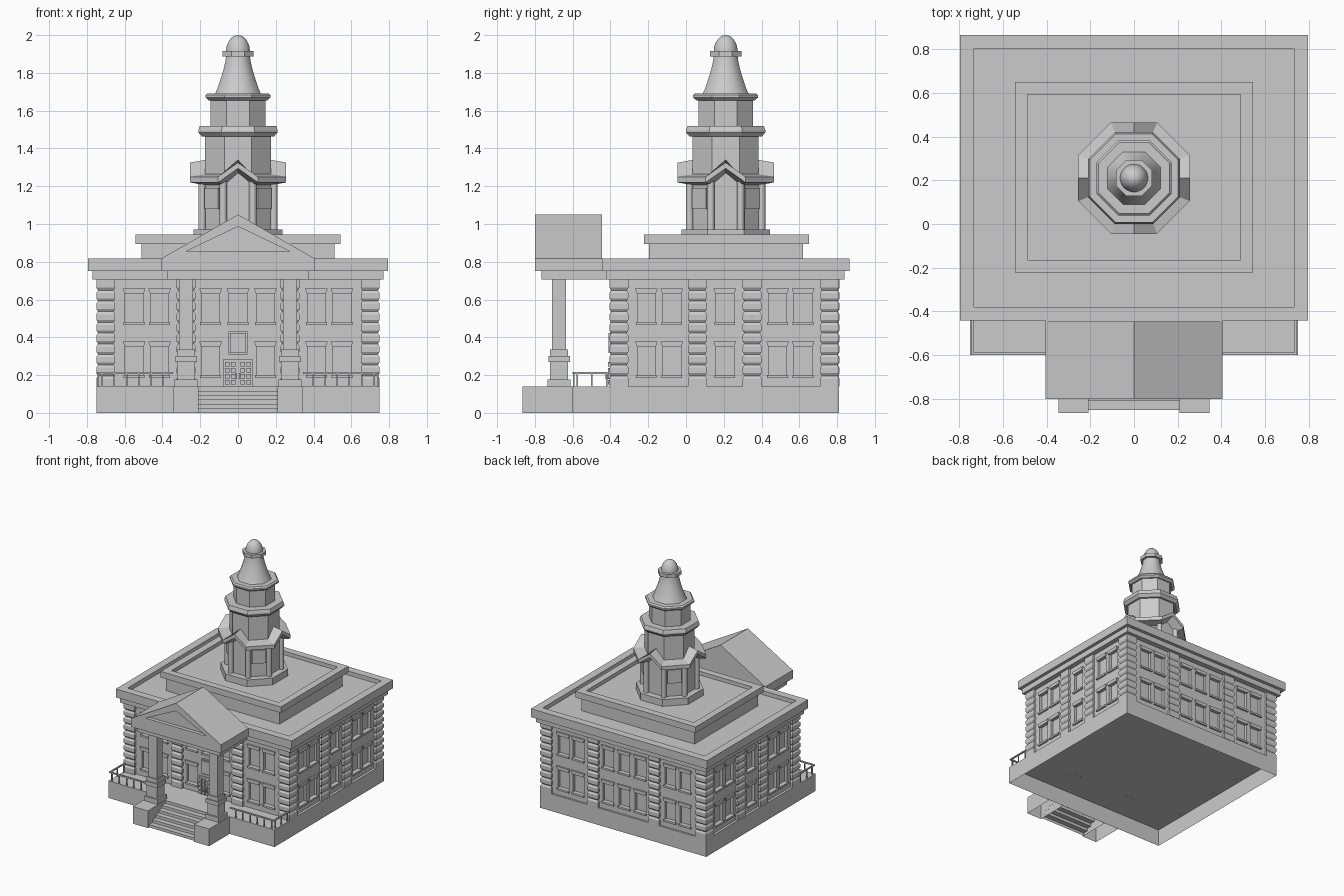
import bpy, bmesh
from math import pi, cos, sin
from mathutils import Matrix, Vector

if "Cube" in bpy.data.objects:
    bpy.data.objects.remove(bpy.data.objects["Cube"])

stone = bpy.data.materials.new("light_grey_stone")
stone.use_nodes = True
GREY = (0.6, 0.6, 0.6, 1)
stone.diffuse_color = GREY
stone.node_tree.nodes["Principled BSDF"].inputs["Base Color"].default_value = GREY

MID = Vector((0, 0.21, 0))
I = Matrix.Identity(4)


def loft(bm, rings, m=I, bottom=True):
    """Solid through rings with equal point counts, optionally open below."""
    rows = [[bm.verts.new(m @ Vector(p)) for p in r] for r in rings]
    n = len(rows[0])
    for a, b in zip(rows, rows[1:]):
        for i in range(n):
            j = (i + 1) % n
            bm.faces.new((a[i], a[j], b[j], b[i]))
    if bottom:
        bm.faces.new(rows[0][::-1])
    bm.faces.new(rows[-1])


def rect(x0, x1, y0, y1, z, inset=0):
    x0, x1, y0, y1 = x0 + inset, x1 - inset, y0 + inset, y1 - inset
    return [(x0, y0, z), (x1, y0, z), (x1, y1, z), (x0, y1, z)]


def box(bm, x0, x1, y0, y1, z0, z1, m=I, flare=0, bottom=True):
    loft(bm, [rect(x0, x1, y0, y1, z0), rect(x0 - flare, x1 + flare, y0, y1, z1)], m, bottom)


def octagon(hw, z, n=8):
    r = hw / cos(pi / n)
    return [(MID.x + r * cos(2 * pi * (i + .5) / n), MID.y + r * sin(2 * pi * (i + .5) / n), z)
            for i in range(n)]


def peaked(hw, z, peak):
    """Octagon with side midpoints, raised in the middle of the four main sides."""
    pts = octagon(hw, z)
    out = []
    for i, p in enumerate(pts):
        q = (Vector(p) + Vector(pts[(i + 1) % 8])) / 2
        q.z += peak if i % 2 else 0
        out += [p, q]
    return out


def finish(bm, name, smooth=False, recalc=True):
    if recalc:
        bmesh.ops.recalc_face_normals(bm, faces=bm.faces)
    me = bpy.data.meshes.new(name)
    bm.to_mesh(me)
    bm.free()
    me.materials.append(stone)
    ob = bpy.data.objects.new(name, me)
    bpy.context.collection.objects.link(ob)
    if smooth:
        bpy.ops.object.select_all(action='DESELECT')
        ob.select_set(True)
        bpy.context.view_layer.objects.active = ob
        bpy.ops.object.shade_smooth_by_angle(angle=pi / 3.5)
    return ob


def boxes(name, *sizes, bottom=True):
    bm = bmesh.new()
    for s in sizes:
        box(bm, *s, bottom=bottom)
    return finish(bm, name, recalc=bottom)


def turned(name, profile, n=8, smooth=False):
    bm = bmesh.new()
    loft(bm, [octagon(r, z, n) for r, z in profile])
    return finish(bm, name, smooth)


def carve(ob, bm):
    cutter = finish(bm, "cutter")
    cutter.hide_render = True
    mod = ob.modifiers.new("cut", 'BOOLEAN')
    mod.operation, mod.solver, mod.object = 'DIFFERENCE', 'EXACT', cutter
    bpy.context.view_layer.objects.active = ob
    bpy.ops.object.modifier_apply(modifier=mod.name)
    bpy.data.objects.remove(cutter)


# Hollow plinth and stair cheeks, open below
boxes("plinth", (-.75, .75, -.6, .81, 0, .14), bottom=False)
boxes("stair_cheeks", *[(s * .277 - .068, s * .277 + .068, -.865, -.6, 0, .14) for s in (-1, 1)],
      bottom=False)

# Steps as one folded sheet
bm = bmesh.new()
fold = []
for i in range(6):
    y = -.85 + i * .042
    fold += [(y, i * .14 / 6), (y, (i + 1) * .14 / 6)]
fold.append((-.6, .14))
rows = [[bm.verts.new((x, y, z)) for y, z in fold] for x in (-.21, .21)]
for i in range(len(fold) - 1):
    bm.faces.new((rows[0][i], rows[1][i], rows[1][i + 1], rows[0][i + 1]))
finish(bm, "steps", recalc=False)

# Walls with recessed windows, lintels and sills on all four sides
walls = boxes("walls", (-.73, .73, -.385, .795, .14, .71))
cuts, trim, piers = bmesh.new(), bmesh.new(), bmesh.new()


def rusticated(x0, x1, y0, y1, m=I):
    rings, h = [rect(x0, x1, y0, y1, .139)], .565 / 10
    for i in range(1, 10):
        z = .14 + i * h
        rings += [rect(x0, x1, y0, y1, z + dz, ins) for dz, ins in ((-.014, 0), (0, .009), (.014, 0))]
    loft(piers, rings + [rect(x0, x1, y0, y1, .706)], m)


for k in range(4):
    m = Matrix.Translation((0, .205, 0)) @ Matrix.Rotation(k * pi / 2, 4, 'Z')
    d = -.73 if k % 2 else -.59
    near = (0,) if k % 2 else (-.145, 0, .145)
    far = (.28, .415) if k % 2 else (.415, .55)
    for u in near + far + tuple(-f for f in far):
        for z in (.2, .48):
            if k == 0 and u == 0 and z == .2:
                continue
            box(cuts, u - .048, u + .048, d - .05, d + .022, z, z + .155, m)
            box(trim, u - .05, u + .05, d - .012, d + .01, z + .15, z + .178, m, .01)
            box(trim, u - .055, u + .055, d - .014, d + .01, z - .015, z, m)
    c = .145 if k % 2 else .275
    for s in (-1, 1):
        rusticated(s * c - .05, s * c + .05, d - .018, d + .03, m)
for x in (-.75, .65):
    for y in (-.405, .71):
        rusticated(x, x + .1, y, y + .1)
carve(walls, cuts)
finish(trim, "window_lintels_and_sills")
finish(piers, "rusticated_pilasters")

# Double door with raised panels, and the plaque above it
door = [(-.078, .078, -.395, -.38, .14, .285)]
for s in (-1, 1):
    door.append((s * .01 - .004, s * .01 + .004, -.425, -.39, .18, .21))
    for i in (0, 1):
        for j in range(4):
            x, z = s * (.024 + i * .034), .15 + j * .032
            door.append((x - .012, x + .012, -.412, -.39, z, z + .024))
boxes("front_door", *door)
boxes("door_plaque", (-.05, .05, -.4, -.38, .31, .43), (-.042, .042, -.41, -.39, .318, .422))

# Entablature, parapet roof and upper roof tier
boxes("frieze", (-.77, .77, -.42, .838, .705, .75))


def tray(name, x, y0, y1, z0, z1, rim, floor):
    bm = bmesh.new()
    loft(bm, [rect(-x, x, y0, y1, z0), rect(-x, x, y0, y1, z1),
              rect(-x, x, y0, y1, z1, rim), rect(-x, x, y0, y1, floor, rim)])
    finish(bm, name)


tray("main_cornice", .795, -.442, .865, .75, .818, .063, .785)
boxes("upper_tier", (-.512, .512, -.195, .62, .78, .9))
tray("upper_cornice", .543, -.222, .65, .895, .945, .057, .915)

# Portico: entablature, pediment and square columns on pedestals
boxes("portico_entablature", (-.375, .375, -.765, -.4, .705, .75), (-.405, .405, -.8, -.41, .75, .818))
bm = bmesh.new()


def tri(w, z0, z1, y):
    return [(-w, y, z0), (w, y, z0), (0, y, z1)]


loft(bm, [tri(.405, .818, 1.05, -.445), tri(.405, .818, 1.05, -.8),
          tri(.275, .855, .987, -.8), tri(.275, .855, .987, -.77)])
finish(bm, "pediment")
bm = bmesh.new()
for x in (-.275, .275):
    for r, z0, z1 in ((.06, .14, .178), (.047, .178, .27), (.057, .27, .302), (.047, .302, .335), (.038, .335, .705)):
        box(bm, x - r, x + r, -.672 - r, -.672 + r, z0, z1)
finish(bm, "portico_columns")

# Terrace railings
rails = []
for s in (-1, 1):
    rails.append((s * .545 - .2, s * .545 + .2, -.6, -.588, .206, .216))
    rails.append((s * .74 - .006, s * .74 + .006, -.6, -.4, .206, .216))
    for i in range(6):
        x = s * (.395 + i * .065)
        rails.append((x - .004, x + .004, -.598, -.59, .14, .208))
    for y in (-.575, -.5, -.42):
        rails.append((s * .74 - .004, s * .74 + .004, y - .004, y + .004, .14, .208))
boxes("terrace_railings", *rails)

# Tower: belfry with corner columns, diagonal panels and gabled cornice
turned("tower_base", [(.235, .9), (.235, .97)])
bm = bmesh.new()
loft(bm, [peaked(.185, .965, 0), peaked(.185, 1.235, .085)])
finish(bm, "belfry")
bm = bmesh.new()
for k in range(4):
    m = Matrix.Translation(MID) @ Matrix.Rotation((k + .5) * pi / 2, 4, 'Z')
    box(bm, -.052, .052, -.2, -.18, 1.08, 1.19, m)
finish(bm, "belfry_panels")
bm = bmesh.new()
for p in octagon(.19, 0):
    bmesh.ops.create_cone(bm, cap_ends=True, segments=16, radius1=.02, radius2=.02, depth=.26,
                          matrix=Matrix.Translation(Vector(p) + Vector((0, 0, 1.095))))
finish(bm, "belfry_columns", True)
bm = bmesh.new()
loft(bm, [peaked(.17, 1.205, .06), peaked(.255, 1.22, .075),
          peaked(.255, 1.25, .075), peaked(.17, 1.265, .075)])
finish(bm, "gabled_cornice")

# Upper tower stages and cap
turned("middle_stage", [(.175, 1.23), (.175, 1.47)])
turned("middle_cornice", [(.19, 1.462), (.21, 1.485), (.21, 1.495), (.202, 1.52)])
turned("top_stage", [(.145, 1.51), (.145, 1.67)])
turned("top_cornice", [(.155, 1.655), (.172, 1.67), (.172, 1.682), (.162, 1.692)])
turned("flared_roof", [(.121, 1.69), (.11, 1.715), (.1, 1.745), (.088, 1.78),
                       (.076, 1.82), (.067, 1.86), (.062, 1.9)], 8, True)
turned("cap_ring", [(.083, 1.888), (.083, 1.916)])
turned("cap_dome", [(.063 * cos(a * pi / 18) + .0005, 1.91 + .09 * sin(a * pi / 18)) for a in range(10)], 24, True)
